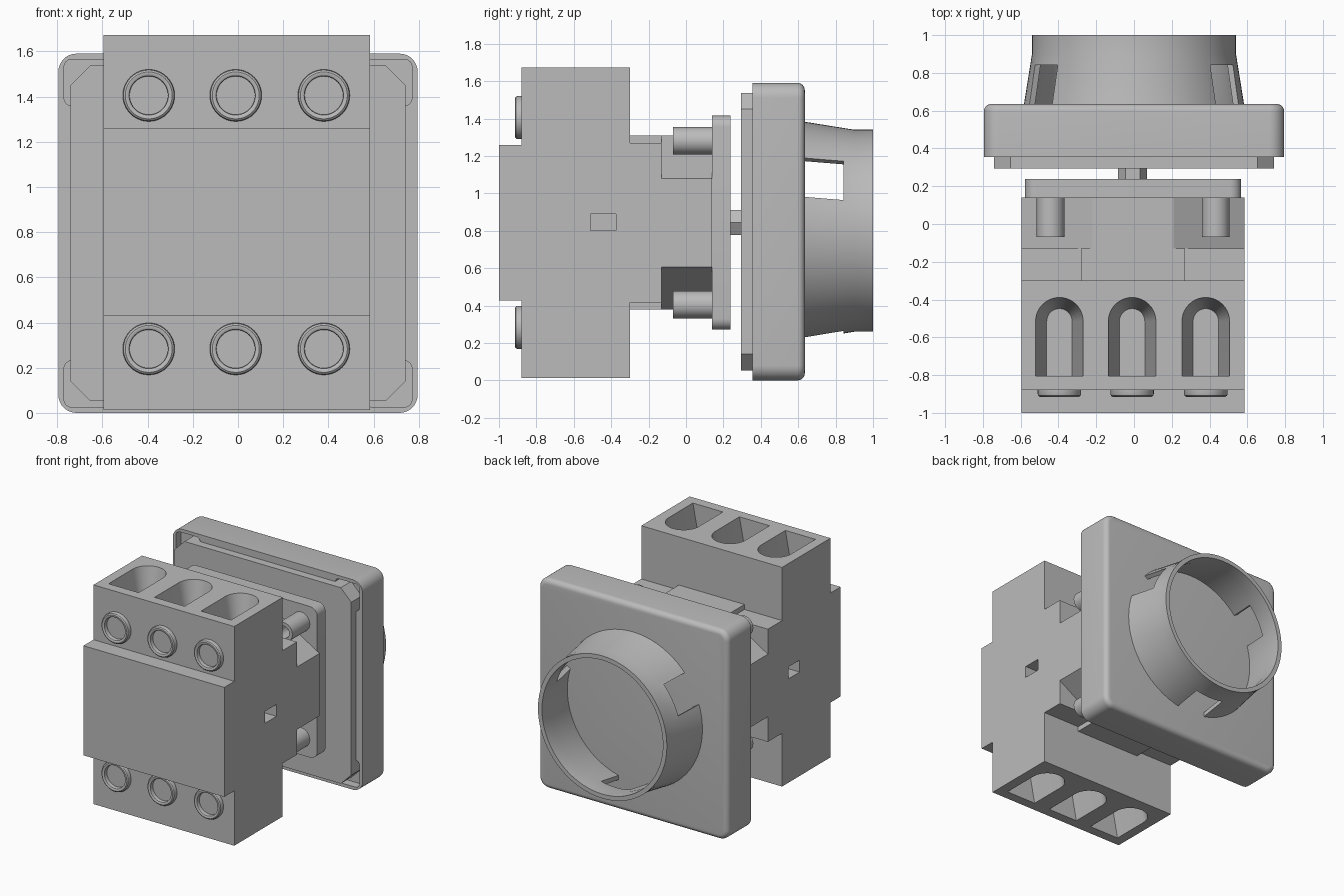
import bpy, bmesh, math
from math import sin, cos, pi, radians

if "Cube" in bpy.data.objects:
    bpy.data.objects.remove(bpy.data.objects["Cube"], do_unlink=True)

grey = bpy.data.materials.new("plain grey")
grey.use_nodes = True
GREY = (0.5, 0.5, 0.5, 1)
grey.diffuse_color = GREY
grey.node_tree.nodes["Principled BSDF"].inputs["Base Color"].default_value = GREY

BODY_X, BODY_Z = -0.005, 0.843     # centre of the switch body
PLATE_Z = 0.795                    # centre of the face plate


def loft(name, rings, closed=False):
    """Skin a list of equal rings; cap the ends unless the loop closes."""
    bm = bmesh.new()
    rows = [[bm.verts.new(p) for p in ring] for ring in rings]
    pairs = list(zip(rows, rows[1:]))
    if closed:
        pairs.append((rows[-1], rows[0]))
    else:
        bm.faces.new(rows[0])
        bm.faces.new(rows[-1])
    n = len(rows[0])
    for a, b in pairs:
        for i in range(n):
            j = (i + 1) % n
            bm.faces.new((a[i], a[j], b[j], b[i]))
    bmesh.ops.recalc_face_normals(bm, faces=bm.faces)
    mesh = bpy.data.meshes.new(name)
    bm.to_mesh(mesh)
    bm.free()
    mesh.materials.append(grey)
    obj = bpy.data.objects.new(name, mesh)
    bpy.context.collection.objects.link(obj)
    return obj


def at_y(points, y):
    return [(x, y, z) for x, z in points]


def prism_y(name, points, y0, y1):
    return loft(name, [at_y(points, y0), at_y(points, y1)])


def prism_x(name, points, x0, x1):
    return loft(name, [[(x, y, z) for y, z in points] for x in (x0, x1)])


def rect(x0, x1, z0, z1):
    return [(x0, z0), (x1, z0), (x1, z1), (x0, z1)]


def rounded(cx, cz, hx, hz, r, n=8):
    pts = []
    for k, (sx, sz) in enumerate([(1, 1), (-1, 1), (-1, -1), (1, -1)]):
        for i in range(n + 1):
            a = (k + i / n) * pi / 2
            pts.append((cx + sx * (hx - r) + r * cos(a), cz + sz * (hz - r) + r * sin(a)))
    return pts


def lathe(name, cx, cz, profile, n=40, closed=False):
    """Turn (radius, y) points about an axis along y."""
    rings = [[(cx + r * cos(2 * pi * i / n), y, cz + r * sin(2 * pi * i / n))
              for i in range(n)] for r, y in profile]
    return loft(name, rings, closed)


def apply_boolean(obj, other, operation):
    mod = obj.modifiers.new("bool", 'BOOLEAN')
    mod.operation, mod.solver, mod.object = operation, 'EXACT', other
    bpy.context.view_layer.objects.active = obj
    bpy.ops.object.modifier_apply(modifier=mod.name)
    bpy.data.objects.remove(other, do_unlink=True)


def smooth(obj):
    bpy.ops.object.select_all(action='DESELECT')
    obj.select_set(True)
    bpy.context.view_layer.objects.active = obj
    bpy.ops.object.shade_smooth_by_angle(angle=radians(32))


# Main body: stepped side profile
X0, X1 = -0.595, 0.585
half = [(-0.30, 0.83), (-0.88, 0.83), (-0.88, 0.415), (-1.0, 0.415)]
profile = [(y, BODY_Z + h) for y, h in half] + [(y, BODY_Z - h) for y, h in reversed(half)]
body = prism_x("switch_body", profile, X0, X1)

# Funnel shaped wire entries, top and bottom
TERMINALS = (-0.395, -0.01, 0.38)


def funnel_ring(cx, r, z, n=20):
    arc = [(cx + r * cos(pi * i / n), -0.515 + r * sin(pi * i / n), z) for i in range(n + 1)]
    return arc + [(cx - r, -0.805, z), (cx + r, -0.805, z)]


for cx in TERMINALS:
    for s in (1, -1):
        edge, depth = 0.83, 0.3
        slope = (0.126 - 0.067) / depth
        rings = [funnel_ring(cx, 0.126 + slope * 0.02, BODY_Z + s * (edge + 0.02)),
                 funnel_ring(cx, 0.067, BODY_Z + s * (edge - depth))]
        apply_boolean(body, loft("cutter", rings), 'DIFFERENCE')

# Square pockets in both side walls
for x in (X0, X1):
    pocket = [(-0.51, 0.80), (-0.375, 0.80), (-0.375, 0.89), (-0.51, 0.89)]
    apply_boolean(body, prism_x("cutter", pocket, x - 0.1, x + 0.1), 'DIFFERENCE')
smooth(body)

# Rear neck: lower step, raised centre, and a section with sloping corners
prism_y("neck_step", rect(X0, X1, BODY_Z - 0.427, BODY_Z + 0.427), -0.31, -0.13)
prism_y("neck_centre", rect(-0.28, 0.27, BODY_Z - 0.465, BODY_Z + 0.465), -0.31, -0.13)
section = [(X1, 0.237), (0.21, 0.465), (-0.22, 0.465), (X0, 0.237)]
section = [(x, BODY_Z + h) for x, h in section] + [(x, BODY_Z - h) for x, h in reversed(section)]
prism_y("neck_rear", section, -0.13, 0.14)

# Terminal screws with recessed heads
ring_profile = [(0.115, -0.87), (0.115, -0.9), (0.112, -0.909), (0.104, -0.915), (0.094, -0.915),
                (0.087, -0.911), (0.085, -0.905), (0.085, -0.883)]
for cx in TERMINALS:
    for z in (BODY_Z + 0.562, BODY_Z - 0.56):
        smooth(lathe("terminal_screw", cx, z, ring_profile))

# Mounting plate, its hollow bolts and the hexagonal shaft
smooth(prism_y("mounting_plate", rounded(BODY_X, BODY_Z, 0.572, 0.572, 0.06), 0.138, 0.238))
for sx in (-1, 1):
    for sz in (-1, 1):
        smooth(lathe("mounting_bolt", BODY_X + sx * 0.437, BODY_Z + sz * 0.438,
                     [(0.073, 0.15), (0.073, -0.07), (0.046, -0.07), (0.046, 0.03)]))
lathe("hexagonal_shaft", -0.007, BODY_Z, [(0.077, 0.22), (0.077, 0.31)], n=6)

# Face plate with a rounded rear edge
HALF, FILLET = 0.795, 0.038
rings = [at_y(rounded(0, PLATE_Z, HALF, HALF, 0.08), 0.355)]
for i in range(7):
    a = i / 6 * pi / 2
    d = FILLET * (1 - cos(a))
    rings.append(at_y(rounded(0, PLATE_Z, HALF - d, HALF - d, 0.08 - d),
                      0.635 - FILLET + FILLET * sin(a)))
plate = loft("face_plate", rings)

# Corner grooves around the pad
for sx in (-1, 1):
    for sz in (-1, 1):
        groove = rounded(sx * 0.667, PLATE_Z + sz * 0.667, 0.103, 0.103, 0.035)
        apply_boolean(plate, prism_y("cutter", groove, 0.3, 0.42), 'DIFFERENCE')
smooth(plate)

# Pad on the inner side, with cut corners
P, C = 0.742, 0.655
pad = [(P, C), (C, P), (-C, P), (-P, C), (-P, -C), (-C, -P), (C, -P), (P, -C)]
prism_y("inner_pad", [(x, PLATE_Z + z) for x, z in pad], 0.295, 0.45)

# Hollow tapered collar with three windows
collar = lathe("collar", 0, 0.8, [(0.583, 0.632), (0.54, 0.9), (0.54, 1.0), (0.507, 1.0),
                                  (0.507, 0.9), (0.55, 0.632)], n=72, closed=True)
for deg in (30, 150, 270):
    a = radians(deg)
    window = [(r * cos(a) - t * sin(a), 0.8 + r * sin(a) + t * cos(a))
              for r, t in rect(0.4, 0.7, -0.12, 0.12)]
    apply_boolean(collar, prism_y("cutter", window, 0.6, 0.842), 'DIFFERENCE')
smooth(collar)
